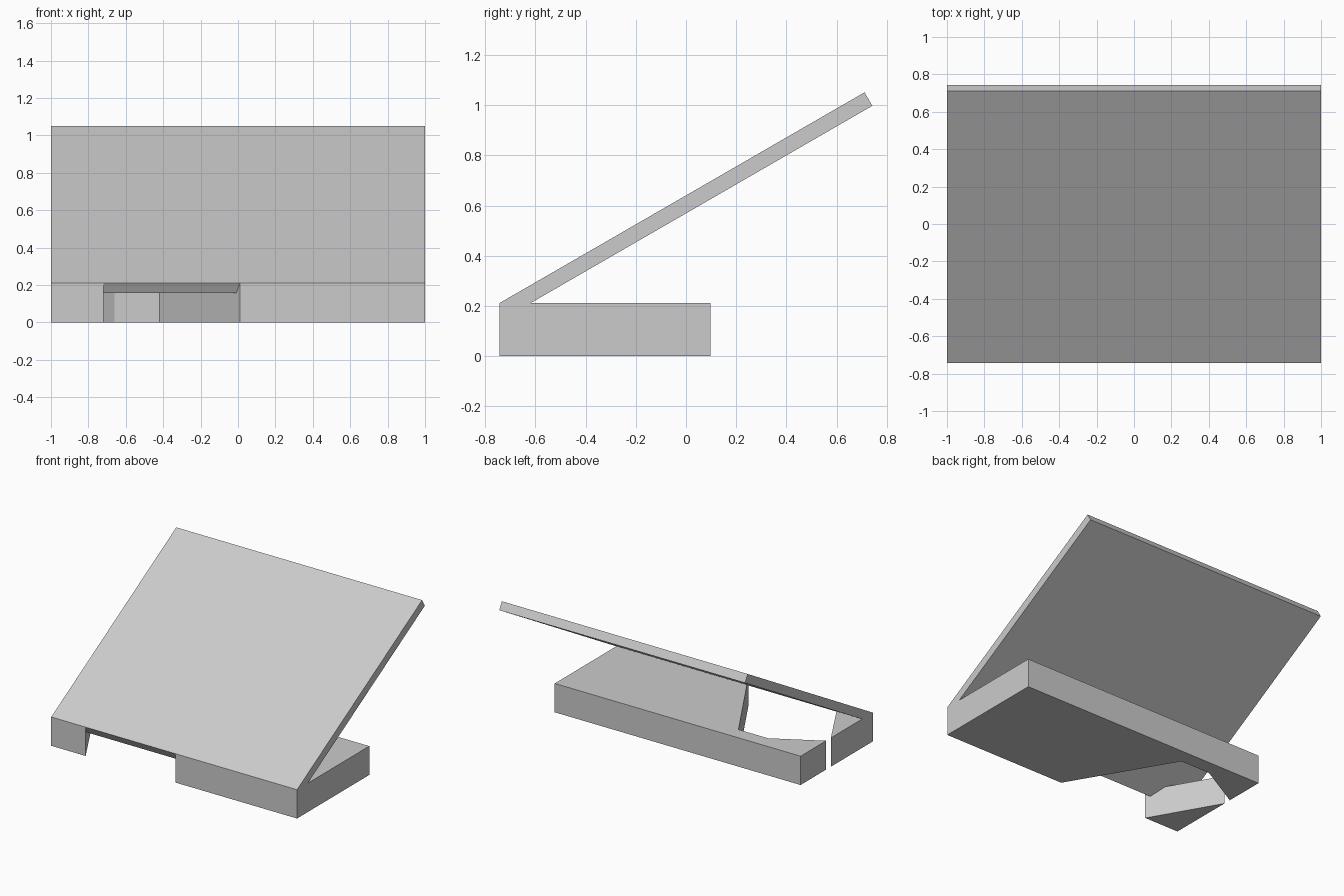
import bpy, bmesh
from math import sin, cos, radians
from mathutils import Vector

cube = bpy.data.objects.get("Cube")
if cube:
    bpy.data.objects.remove(cube, do_unlink=True)

grey = bpy.data.materials.new("light grey")
grey.use_nodes = True
colour = (0.6, 0.6, 0.6, 1)
grey.diffuse_color = colour
grey.node_tree.nodes["Principled BSDF"].inputs["Base Color"].default_value = colour


def prism(name, points, offset):
    """Extrude a closed outline along an offset."""
    bm = bmesh.new()
    face = bm.faces.new([bm.verts.new(p) for p in points])
    new = bmesh.ops.extrude_face_region(bm, geom=[face])["geom"]
    bmesh.ops.translate(bm, vec=Vector(offset),
                        verts=[v for v in new if isinstance(v, bmesh.types.BMVert)])
    bmesh.ops.recalc_face_normals(bm, faces=bm.faces)
    mesh = bpy.data.meshes.new(name)
    bm.to_mesh(mesh)
    bm.free()
    mesh.materials.append(grey)
    obj = bpy.data.objects.new(name, mesh)
    bpy.context.collection.objects.link(obj)
    return obj


FRONT, BACK, HEIGHT = -0.742, 0.097, 0.212

# Base block with an angled channel running from the front to the right side
main_plan = [(1, FRONT), (1, BACK), (-1, BACK), (-1, -0.2),
             (-0.66, -0.01), (-0.42, -0.01), (0.01, FRONT)]
corner_plan = [(-1, FRONT), (-0.72, FRONT), (-1, -0.255)]
for name, plan in (("base_block", main_plan), ("base_corner", corner_plan)):
    prism(name, [(x, y, 0) for x, y in plan], (0, 0, HEIGHT))

# Sloping panel, with its lower end sunk into the base
tilt = radians(30)
along = Vector((0, cos(tilt), sin(tilt))) * 1.678
down = Vector((0, sin(tilt), -cos(tilt))) * 0.062
start = Vector((-1, FRONT, HEIGHT))
prism("sloping_panel", [start, start + along, start + along + down, start + down], (2, 0, 0))
